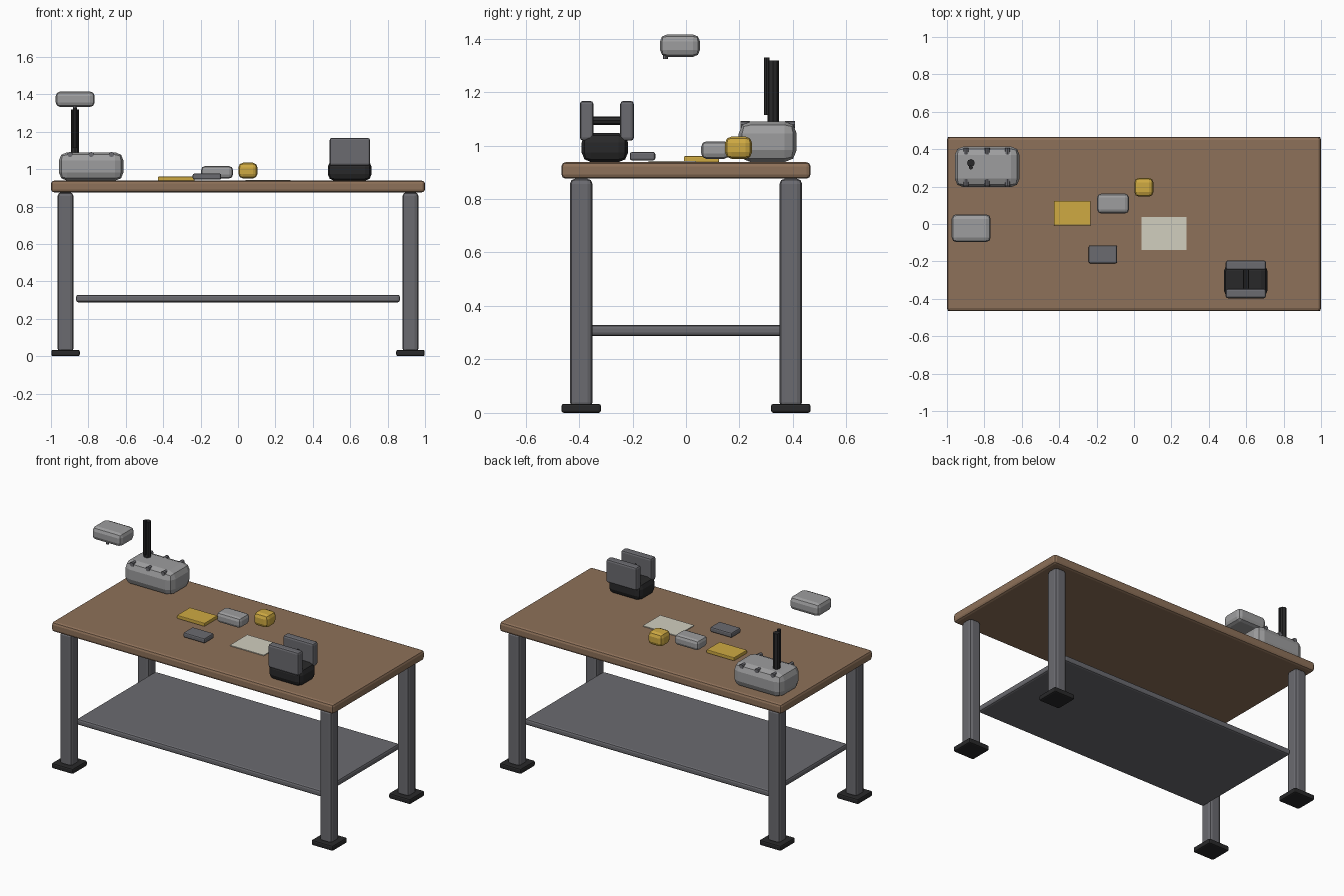
import bpy, math

if "Cube" in bpy.data.objects:
    bpy.data.objects.remove(bpy.data.objects["Cube"])

def mat(name, c):
    m = bpy.data.materials.new(name)
    m.diffuse_color = (*c, 1)
    m.use_nodes = True
    m.node_tree.nodes["Principled BSDF"].inputs["Base Color"].default_value = m.diffuse_color
    return m

WOOD = mat("wood", (0.27, 0.165, 0.10))
STEEL = mat("steel_grey", (0.145, 0.145, 0.16))
BLACK = mat("black", (0.022, 0.022, 0.023))
LIGHT = mat("light_grey", (0.34, 0.34, 0.345))
YELLOW = mat("yellow", (0.62, 0.40, 0.055))
PAPER = mat("paper", (0.64, 0.62, 0.52))

def box(name, x, y, z, m, bevel=0.0, seg=2):
    """Box from (min, max) ranges with rounded edges."""
    bpy.ops.mesh.primitive_cube_add(size=1, location=[sum(r) / 2 for r in (x, y, z)])
    o = bpy.context.object
    o.name = name
    o.scale = [r[1] - r[0] for r in (x, y, z)]
    bpy.ops.object.transform_apply(location=False, rotation=False, scale=True)
    if bevel:
        b = o.modifiers.new("bevel", 'BEVEL')
        b.width, b.segments, b.limit_method = bevel, seg, 'ANGLE'
    o.data.materials.append(m)
    return o

def rod(name, loc, r, length, m, along_y=False, sides=8):
    bpy.ops.mesh.primitive_cylinder_add(vertices=sides, radius=r, depth=length, location=loc,
                                        rotation=(math.pi / 2 if along_y else 0, 0, 0))
    o = bpy.context.object
    o.name = name
    o.data.materials.append(m)
    return o

# Table: top, shelf, legs and feet
box("table_top", (-1, 1), (-0.466, 0.466), (0.876, 0.938), WOOD, 0.016)
box("lower_shelf", (-0.866, 0.866), (-0.40, 0.40), (0.288, 0.328), STEEL, 0.012)
for sx, nx in ((-1, "left"), (1, "right")):
    for sy, ny in ((-1, "front"), (1, "back")):
        cx, cy = sx * 0.922, sy * 0.392
        box(f"{ny}_{nx}_leg", (cx - 0.042, cx + 0.042), (cy - 0.042, cy + 0.042),
            (0.02, 0.876), STEEL, 0.019)
        box(f"{ny}_{nx}_foot", (cx - 0.076, cx + 0.076), (cy - 0.074, cy + 0.074),
            (0.0, 0.034), BLACK, 0.009)

# Vise: body, two jaws, screw
box("vise_body", (0.48, 0.714), (-0.39, -0.217), (0.938, 1.047), BLACK, 0.035)
box("vise_front_jaw", (0.49, 0.706), (-0.397, -0.346), (1.018, 1.167), STEEL, 0.012)
box("vise_back_jaw", (0.49, 0.706), (-0.246, -0.195), (1.018, 1.167), STEEL, 0.012)
rod("vise_screw", (0.6, -0.296, 1.093), 0.016, 0.11, BLACK, True)

# Motor housing with clamp studs and posts
box("housing", (-0.958, -0.612), (0.197, 0.414), (0.938, 1.09), LIGHT, 0.045)
for x in (-0.898, -0.785, -0.676):
    for y in (0.222, 0.389):
        rod("housing_stud", (x, y, 1.078), 0.014, 0.036, STEEL, True)
rod("post", (-0.872, 0.326, 1.2), 0.021, 0.236, BLACK)
rod("thin_post", (-0.872, 0.302, 1.222), 0.011, 0.216, BLACK)

# Raised head block with its small peg
box("head_block", (-0.975, -0.766), (-0.097, 0.052), (1.332, 1.415), LIGHT, 0.025)
rod("head_peg", (-0.872, -0.077, 1.334), 0.009, 0.02, STEEL)

# Loose items on the table
box("yellow_pad", (-0.428, -0.232), (-0.008, 0.124), (0.938, 0.96), YELLOW, 0.004)
box("dark_box", (-0.242, -0.09), (-0.21, -0.115), (0.944, 0.976), STEEL, 0.008)
box("grey_box", (-0.197, -0.027), (0.057, 0.162), (0.95, 1.016), LIGHT, 0.02)
box("yellow_block", (0.002, 0.104), (0.146, 0.247), (0.95, 1.034), YELLOW, 0.025)
box("paper_sheet", (0.04, 0.281), (-0.14, 0.037), (0.936, 0.943), PAPER)
